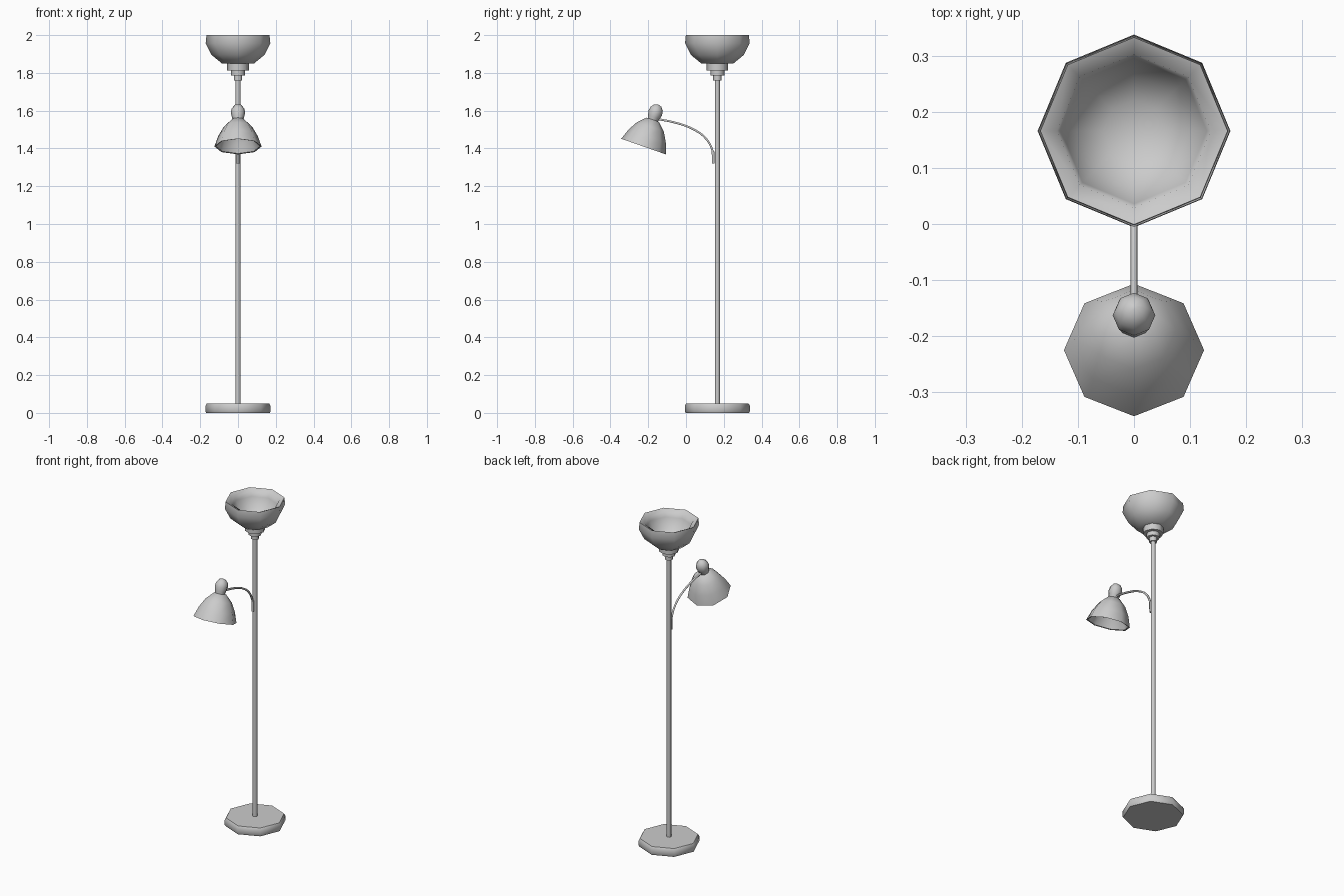
import bpy, bmesh, math
from mathutils import Vector

cube = bpy.data.objects.get("Cube")
if cube:
    bpy.data.objects.remove(cube)

SIDES = 8
POLE_Y = 0.166

metal = bpy.data.materials.new("light grey metal")
metal.use_nodes = True
grey = (0.6, 0.6, 0.6, 1)
metal.diffuse_color = grey
metal.node_tree.nodes["Principled BSDF"].inputs["Base Color"].default_value = grey


def lathe(name, profile, location, tilt=0.0):
    """Spin a (radius, height) profile into an eight-sided part."""
    bm = bmesh.new()
    rings = []
    for r, z in profile:
        if r == 0:
            rings.append([bm.verts.new((0, 0, z))] * SIDES)
        else:
            turns = [math.tau * i / SIDES for i in range(SIDES)]
            rings.append([bm.verts.new((r * math.cos(a), r * math.sin(a), z)) for a in turns])
    for low, high in zip(rings, rings[1:]):
        for i in range(SIDES):
            j = (i + 1) % SIDES
            corners = dict.fromkeys((low[i], low[j], high[j], high[i]))
            bm.faces.new(list(corners))
    bmesh.ops.recalc_face_normals(bm, faces=bm.faces)
    mesh = bpy.data.meshes.new(name)
    bm.to_mesh(mesh)
    bm.free()
    mesh.polygons.foreach_set("use_smooth", [True] * len(mesh.polygons))
    mesh.set_sharp_from_angle(angle=math.radians(50))
    mesh.materials.append(metal)
    obj = bpy.data.objects.new(name, mesh)
    obj.location = location
    obj.rotation_euler.x = tilt
    bpy.context.collection.objects.link(obj)
    return obj


def tube(name, points, radius):
    """Round tube swept along a smooth path in the x = 0 plane."""
    curve = bpy.data.curves.new(name, "CURVE")
    curve.dimensions = "3D"
    curve.bevel_depth = radius
    curve.bevel_resolution = 1
    curve.resolution_u = 4
    curve.use_fill_caps = True
    spline = curve.splines.new("BEZIER")
    spline.bezier_points.add(len(points) - 1)
    for p, (y, z) in zip(spline.bezier_points, points):
        p.co = Vector((0, y, z))
        p.handle_left_type = p.handle_right_type = "AUTO"
    curve.materials.append(metal)
    obj = bpy.data.objects.new(name, curve)
    bpy.context.collection.objects.link(obj)
    return obj


# Base and pole
centre = (0, POLE_Y, 0)
lathe("base", [(0, 0), (0.168, 0), (0.172, 0.008), (0.172, 0.038), (0.165, 0.05), (0, 0.05)], centre)
lathe("pole", [(0, 0.045), (0.0135, 0.045), (0.0135, 1.77), (0, 1.77)], centre)

# Stepped collar below the bowl
for name, r, z0, z1 in (("lower_collar", 0.022, 1.76, 1.79),
                        ("middle_collar", 0.037, 1.787, 1.815),
                        ("upper_collar", 0.057, 1.813, 1.855)):
    lathe(name, [(0, z0), (r, z0), (r, z1), (0, z1)], centre)

# Open bowl shade with thick rim
lathe("bowl_shade", [(0, 1.85), (0.085, 1.85), (0.14, 1.895), (0.171, 1.957), (0.167, 2.0),
                     (0.137, 1.986), (0.13, 1.96), (0.1, 1.905), (0.055, 1.875), (0, 1.868)], centre)

# Curved reading arm and its mount on the pole
tube("reading_arm", [(0.143, 1.36), (0.138, 1.395), (0.102, 1.456), (0.042, 1.5),
                     (-0.04, 1.532), (-0.16, 1.558)], 0.006)
tube("arm_mount", [(0.144, 1.32), (0.143, 1.385)], 0.008)

# Tilted reading shade, hollow below, with a knob on top
rim_centre = (0, -0.225, 1.41)
tilt = math.radians(-19.3)
lathe("reading_shade", [(0, 0.145), (0.03, 0.143), (0.07, 0.104), (0.099, 0.054), (0.117, 0.002),
                        (0.125, 0), (0.105, 0.058), (0.075, 0.111), (0.035, 0.15), (0, 0.153)],
      rim_centre, tilt)
lathe("reading_knob", [(0, 0.148), (0.028, 0.148), (0.032, 0.165), (0.038, 0.188), (0.034, 0.212),
                       (0.02, 0.23), (0.005, 0.235), (0, 0.236)], rim_centre, tilt)
